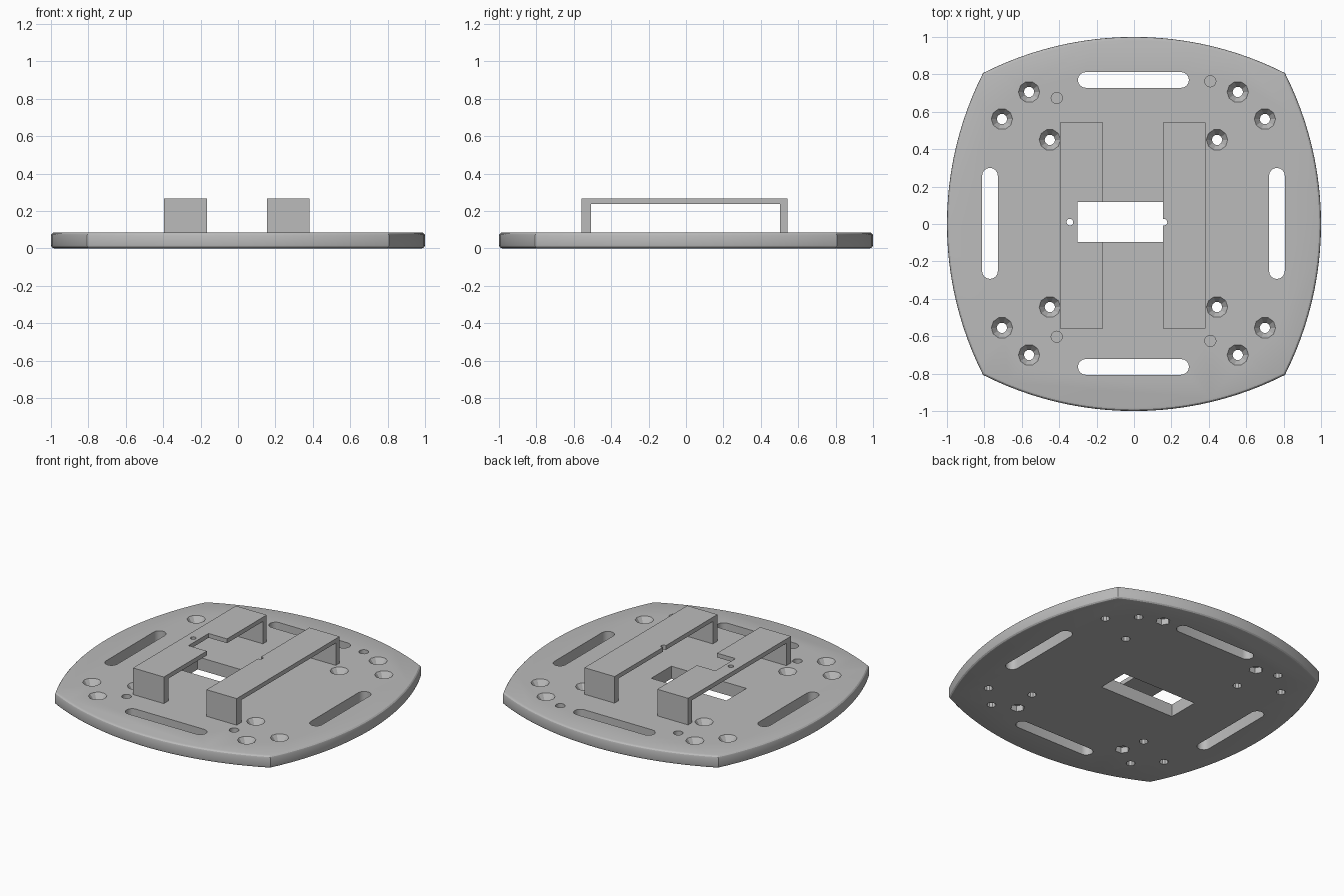
import bpy, bmesh, math
from mathutils import Matrix, Vector

if "Cube" in bpy.data.objects:
    bpy.data.objects.remove(bpy.data.objects["Cube"])

T = 0.085          # plate thickness
TOP = 0.265        # bracket height
OFF = -0.003       # small shift of the hole pattern in x, opposite in y

grey = bpy.data.materials.new("light grey plastic")
grey.use_nodes = True
COLOUR = (0.5, 0.5, 0.5, 1)
grey.diffuse_color = COLOUR
grey.node_tree.nodes["Principled BSDF"].inputs["Base Color"].default_value = COLOUR


def prism(bm, points, axis, lo, hi):
    """Extrude a flat outline along an axis (x or z)."""
    place = (lambda a, b, c: (c, a, b)) if axis == "x" else (lambda a, b, c: (a, b, c))
    face = bm.faces.new([bm.verts.new(place(a, b, lo)) for a, b in points])
    ext = bmesh.ops.extrude_face_region(bm, geom=[face])
    verts = [g for g in ext["geom"] if isinstance(g, bmesh.types.BMVert)]
    bmesh.ops.translate(bm, verts=verts, vec=place(0, 0, hi - lo))


def circle(x, y, r, n, start=0.0):
    return [(x + r * math.cos(start + math.tau * i / n),
             y + r * math.sin(start + math.tau * i / n)) for i in range(n)]


def rect(x0, x1, y0, y1):
    return [(x0, y0), (x1, y0), (x1, y1), (x0, y1)]


def slot(x, y, length, r, upright):
    """Rounded slot outline, long in y when upright."""
    pts = []
    for end in (1, -1):
        for i in range(9):
            a = math.pi * i / 8 - math.pi / 2 + (0 if end > 0 else math.pi)
            u, v = end * (length / 2 - r) + r * math.cos(a), r * math.sin(a)
            pts.append((x - v, y + u) if upright else (x + u, y + v))
    return pts


def finish(bm, name):
    bmesh.ops.recalc_face_normals(bm, faces=bm.faces)
    mesh = bpy.data.meshes.new(name)
    bm.to_mesh(mesh)
    bm.free()
    obj = bpy.data.objects.new(name, mesh)
    bpy.context.collection.objects.link(obj)
    mesh.materials.append(grey)
    return obj


def cut(obj, cutter):
    """Subtract the cutter, then discard it."""
    cutter.hide_render = True
    mod = obj.modifiers.new("cut", "BOOLEAN")
    mod.operation, mod.solver, mod.object = "DIFFERENCE", "EXACT", cutter
    bpy.context.view_layer.objects.active = obj
    bpy.ops.object.modifier_apply(modifier=mod.name)
    bpy.data.objects.remove(cutter)


def smooth(obj):
    bpy.ops.object.select_all(action="DESELECT")
    obj.select_set(True)
    bpy.context.view_layer.objects.active = obj
    bpy.ops.object.shade_smooth_by_angle(angle=math.radians(25))


# Base plate: four bowed sides meeting at corners, with rounded rims
corner, bow = 0.807, 0.193
radius = (corner ** 2 + bow ** 2) / (2 * bow)
half = math.asin(corner / radius)
outline = []
for side in range(4):
    turn = Matrix.Rotation(side * math.pi / 2, 2)
    for i in range(24):
        a = -half + 2 * half * i / 24
        p = turn @ Vector((1 - radius + radius * math.cos(a), radius * math.sin(a)))
        outline.append((p.x, p.y))
bm = bmesh.new()
prism(bm, outline, "z", 0, T)
rims = [e for e in bm.edges if abs(e.verts[0].co.z - e.verts[1].co.z) < 1e-5]
bmesh.ops.bevel(bm, geom=rims, offset=0.018, segments=3, profile=0.5, affect="EDGES")
plate = finish(bm, "base_plate")

# Cutters for the plate: long slots and the middle opening
bm = bmesh.new()
for s in (1, -1):
    prism(bm, slot(OFF, s * 0.767 - OFF, 0.594, 0.042, False), "z", -0.1, 0.2)
    prism(bm, slot(s * 0.767 + OFF, -OFF, 0.594, 0.042, True), "z", -0.1, 0.2)
prism(bm, rect(-0.385, 0.178, -0.097, 0.118), "z", -0.1, 0.2)

# Countersunk screw holes, turned from a stepped profile
for px, py in ((0.558, 0.703), (0.703, 0.558), (0.447, 0.447)):
    for sx in (1, -1):
        for sy in (1, -1):
            x, y = sx * px + OFF, sy * py - OFF
            rings = [[bm.verts.new((u, v, z)) for u, v in circle(x, y, r, 10)]
                     for r, z in ((0.028, -0.1), (0.028, 0.045), (0.057, T), (0.057, 0.2))]
            bm.faces.new(rings[0])
            bm.faces.new(rings[-1])
            for a, b in zip(rings, rings[1:]):
                for i in range(10):
                    j = (i + 1) % 10
                    bm.faces.new((a[i], a[j], b[j], b[i]))

# Blind round holes above hexagonal nut pockets
for x, y in ((-0.413, 0.673), (0.408, 0.763), (-0.413, -0.603), (0.408, -0.625)):
    prism(bm, circle(x, y, 0.03, 16), "z", 0.046, 0.2)
    prism(bm, circle(x, y, 0.045, 6), "z", -0.1, 0.04)
cut(plate, finish(bm, "plate_cutter"))
smooth(plate)

# Two bridge brackets: a slab on two legs, standing on the plate
bridge_profile = [(-0.558, T), (-0.508, T), (-0.508, 0.236), (0.502, 0.236),
                  (0.502, T), (0.543, T), (0.543, TOP), (-0.558, TOP)]
for name, x0, x1, screw_x in (("right_bracket", -0.396, -0.165, -0.343),
                              ("left_bracket", 0.155, 0.381, 0.16)):
    bm = bmesh.new()
    prism(bm, bridge_profile, "x", x0, x1)
    bracket = finish(bm, name)
    bm = bmesh.new()
    prism(bm, circle(screw_x, 0.01, 0.018, 12), "z", 0.2, 0.3)
    if x0 < 0:  # open notch facing the middle
        prism(bm, rect(-0.303, -0.1, -0.097, 0.118), "z", 0.2, 0.3)
    cut(bracket, finish(bm, "bracket_cutter"))
    smooth(bracket)
